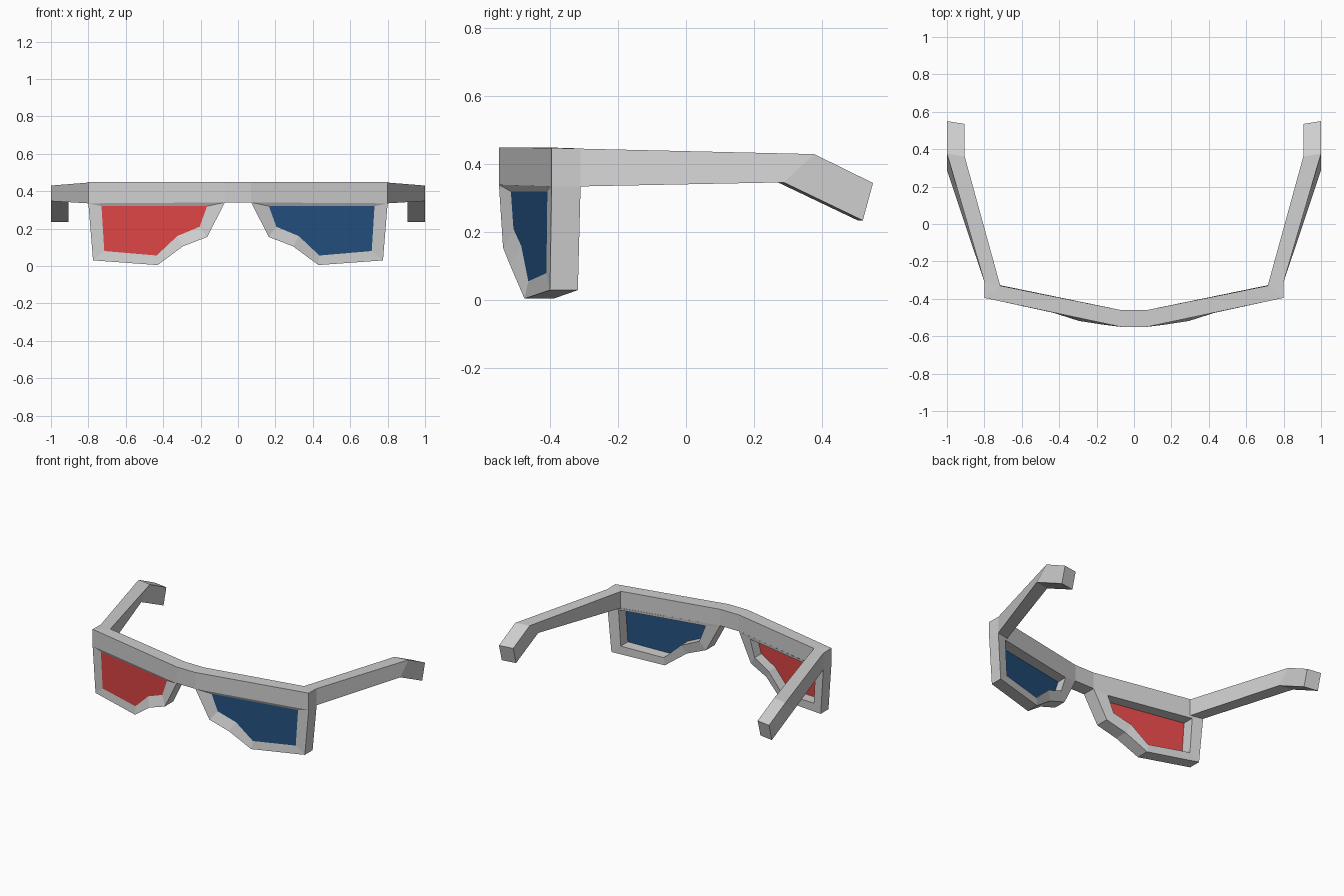
import bpy, bmesh

if "Cube" in bpy.data.objects:
    bpy.data.objects.remove(bpy.data.objects["Cube"])


def material(name, rgb):
    m = bpy.data.materials.new(name)
    m.diffuse_color = (*rgb, 1)
    m.use_nodes = True
    m.node_tree.nodes["Principled BSDF"].inputs["Base Color"].default_value = m.diffuse_color
    return m


GREY = material("light grey", (0.62, 0.62, 0.62))
RED = material("lens red", (0.72, 0.06, 0.06))
BLUE = material("lens blue", (0.018, 0.085, 0.22))


def finish(bm, name, mat, mirror=False):
    bmesh.ops.remove_doubles(bm, verts=bm.verts, dist=1e-4)
    bmesh.ops.recalc_face_normals(bm, faces=bm.faces)
    me = bpy.data.meshes.new(name)
    bm.to_mesh(me)
    bm.free()
    me.materials.append(mat)
    ob = bpy.data.objects.new(name, me)
    bpy.context.collection.objects.link(ob)
    if mirror:
        mod = ob.modifiers.new("Mirror", 'MIRROR')
        mod.use_axis = (True, False, False)
    return ob


def bridge(bm, a, b, skip=()):
    n = len(a)
    for i in range(n):
        if i in skip:
            continue
        quad = [a[i], a[(i + 1) % n], b[(i + 1) % n], b[i]]
        pts = []
        for v in quad:  # drop coincident corners
            if all((v.co - p.co).length > 1e-4 for p in pts):
                pts.append(v)
        if len(pts) >= 3:
            bm.faces.new(pts)


# brow bar running round the corner into the temple arm
# each section: outer top, inner top, inner bottom, outer bottom
def section(outer, inner, zt, zb, lean=0.0):
    (ox, oy), (ix, iy) = outer, inner
    return [(ox, oy, zt), (ix, iy, zt), (ix, iy - lean, zb), (ox, oy - lean, zb)]


sections = [
    section((0, -0.55), (0, -0.46), 0.45, 0.34),
    section((0.07, -0.55), (0.07, -0.46), 0.45, 0.34),
    section((0.80, -0.395), (0.715, -0.33), 0.448, 0.335),
    section((0.80, -0.31), (0.715, -0.33), 0.446, 0.335),
    section((1.0, 0.377), (0.905, 0.36), 0.43, 0.347, 0.09),
    section((1.0, 0.55), (0.905, 0.535), 0.345, 0.235, 0.03),
]
bm = bmesh.new()
rings = [[bm.verts.new(p) for p in s] for s in sections]
for a, b in zip(rings, rings[1:]):
    bridge(bm, a, b)
bm.faces.new(rings[-1])
finish(bm, "brow_bar_and_temples", GREY, mirror=True)

# lens rim: x, z, front y, back y of the outer outline
outer = [(0.07, 0.34, -0.55, -0.46), (0.165, 0.155, -0.538, -0.45),
         (0.295, 0.105, -0.518, -0.43), (0.43, 0.005, -0.475, -0.39),
         (0.775, 0.03, -0.40, -0.318), (0.80, 0.335, -0.395, -0.31)]
hole = [(0.165, 0.32), (0.205, 0.21), (0.325, 0.16),
        (0.435, 0.056), (0.715, 0.08), (0.73, 0.32)]


def lens_y(x):
    return -0.515 + (x - 0.165) * 0.19


def back_y(x):
    return -0.46 + (x - 0.07) * 0.2


bm = bmesh.new()
of = [bm.verts.new((x, f, z)) for x, z, f, b in outer]
ob_ = [bm.verts.new((x, b, z)) for x, z, f, b in outer]
hf = [bm.verts.new((x, lens_y(x), z)) for x, z in hole]
hb = [bm.verts.new((x, back_y(x), z)) for x, z in hole]
bridge(bm, of, hf)            # front face sloping in to the lens
bridge(bm, hf, hb)            # inner wall
bridge(bm, hb, ob_)           # back face
bridge(bm, ob_, of, skip=(5,))  # outer wall, open under the brow bar
finish(bm, "lens_rims", GREY, mirror=True)

# lenses: thin plates filling the holes
for name, side, mat in (("red_lens", -1, RED), ("blue_lens", 1, BLUE)):
    bm = bmesh.new()
    front = [bm.verts.new((side * x, lens_y(x), z)) for x, z in hole]
    back = [bm.verts.new((side * x, lens_y(x) + 0.004, z)) for x, z in hole]
    bm.faces.new(front)
    bm.faces.new(back)
    bridge(bm, front, back)
    finish(bm, name, mat)
